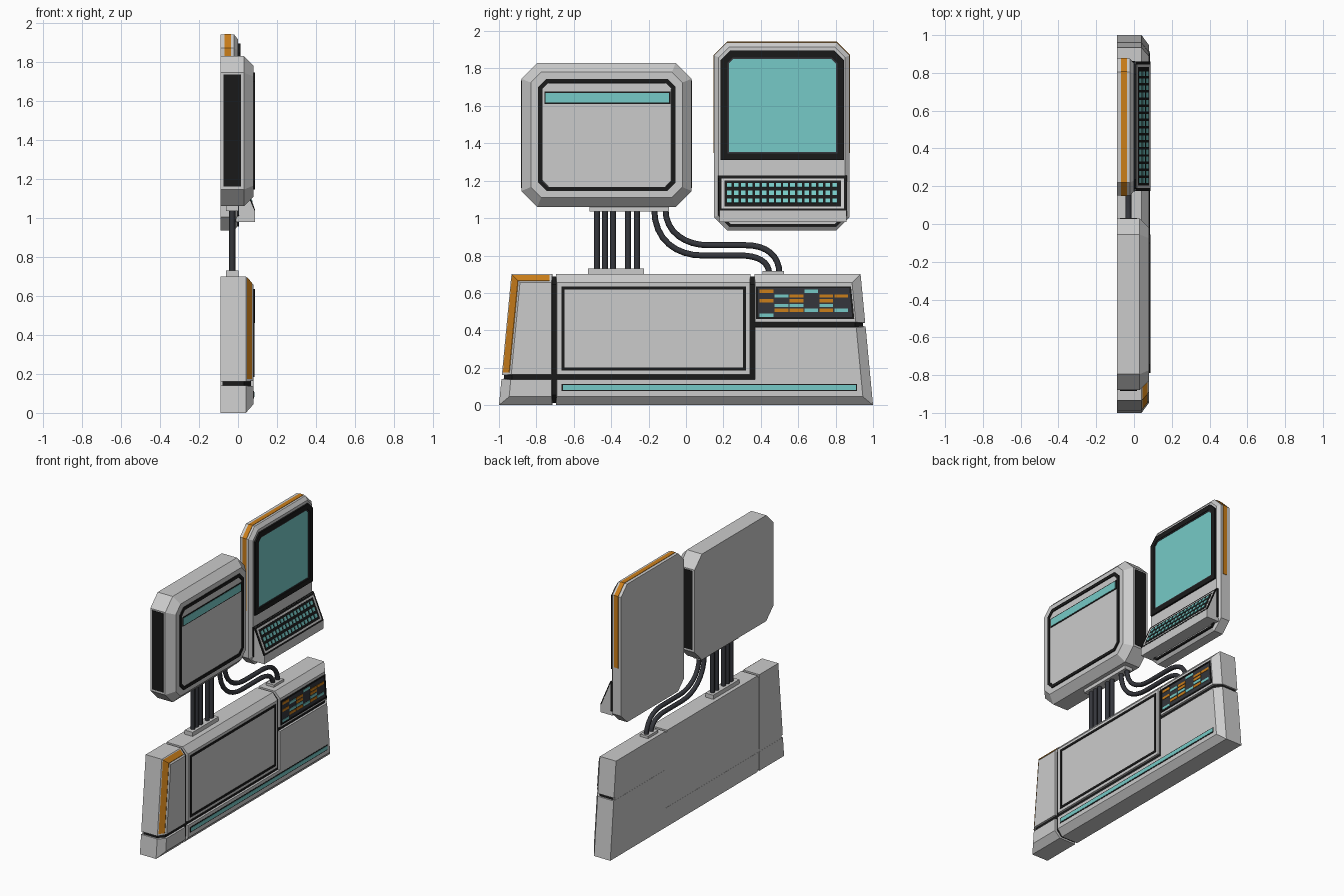
import bpy, bmesh, math
from mathutils import Vector

if "Cube" in bpy.data.objects:
    bpy.data.objects.remove(bpy.data.objects["Cube"])

COL = {"black": (.01, .01, .01), "dark": (.035, .037, .045),
       "teal": (.18, .59, .57), "orange": (.6, .21, .01)}
mats = {}
for key, c in COL.items():
    mats[key] = bpy.data.materials.new(key)
    mats[key].diffuse_color = (*c, 1)


def build(name, pieces, color=None, hollow=False):
    """Each piece is a list of matching point loops joined into a closed skin."""
    bm = bmesh.new()
    for loops in pieces:
        vs = [[bm.verts.new(p) for p in lp] for lp in loops]
        n = len(vs[0])
        pairs = list(zip(vs, vs[1:])) + ([(vs[-1], vs[0])] if hollow else [])
        for a, b in pairs:
            for i in range(n):
                j = (i + 1) % n
                bm.faces.new((a[i], a[j], b[j], b[i]))
        if not hollow:
            bm.faces.new(vs[0])
            bm.faces.new(vs[-1])
    bmesh.ops.recalc_face_normals(bm, faces=bm.faces)
    me = bpy.data.meshes.new(name)
    bm.to_mesh(me)
    bm.free()
    ob = bpy.data.objects.new(name, me)
    bpy.context.collection.objects.link(ob)
    if color:
        me.materials.append(mats[color])
    return ob


def inset(pts, d):
    """Move each edge of a counter-clockwise (y, z) outline inwards by its own distance."""
    n = len(pts)
    d = [d] * n if isinstance(d, (int, float)) else d
    lines = []
    for i in range(n):
        p, q = Vector(pts[i]), Vector(pts[(i + 1) % n])
        t = (q - p).normalized()
        lines.append((p + Vector((-t.y, t.x)) * d[i], t))
    out = []
    for i in range(n):
        (p, t), (q, u) = lines[i - 1], lines[i]
        s = ((q.x - p.x) * u.y - (q.y - p.y) * u.x) / (t.x * u.y - t.y * u.x)
        out.append(p + t * s)
    return out


def layers(pts, levels):
    return [[(x, p[0], p[1]) for p in inset(pts, d)] for x, d in levels]


def slab(name, pts, levels, color=None):
    return build(name, [layers(pts, levels)], color)


def ring(name, pts, w, x0, x1, color="black"):
    return build(name, [layers(pts, [(x0, 0), (x1, 0), (x1, w), (x0, w)])], color, True)


def rect(y0, y1, z0, z1, cb=0, ct=0):
    """Rectangle with optional cut corners at the bottom and top."""
    b = [(y0, z0 + cb), (y0 + cb, z0), (y1 - cb, z0), (y1, z0 + cb)] if cb else [(y0, z0), (y1, z0)]
    t = [(y1, z1 - ct), (y1 - ct, z1), (y0 + ct, z1), (y0, z1 - ct)] if ct else [(y1, z1), (y0, z1)]
    return b + t


def box(x0, x1, y0, y1, z0, z1):
    return layers(rect(y0, y1, z0, z1), [(x0, 0), (x1, 0)])


BACK, EDGE, FACE = -.09, .04, .08


def L(z):
    return -1 + .095 * z


def R(z):
    return 1 - .095 * z


# Base console: dark core showing in the grooves, with grey blocks around it
outline = [(-1, 0), (1, 0), (R(.7), .7), (L(.7), .7)]
slab("base_core", outline, [(-.08, .012), (.03, .012), (.066, .055)], "black")
slab("base_back_plate", outline, [(BACK + .001, .012), (-.079, .012)])


def block(name, pts, d):
    slab(name, pts, [(BACK, 0), (EDGE, 0), (FACE, d)])


g = .004
block("lower_left_block", [(-1, 0), (-.715, 0), (-.715, .14), (L(.14), .14)], [.045, g, g, .05])
left = [(L(.16), .16), (-.715, .16), (-.715, .7), (L(.7), .7)]
block("upper_left_block", left, [g, g, .045, .05])
block("main_block", rect(-.695, .345, .16, .7), [g, g, .045, g])
block("upper_right_block", [(.365, .44), (R(.44), .44), (R(.7), .7), (.365, .7)], [g, .05, .045, g])
block("lower_block", [(-.695, 0), (1, 0), (R(.42), .42), (.365, .42), (.365, .14), (-.695, .14)],
      [.045, .05, g, g, g, g])

# Orange trim on the sloped edge of the upper left block
slab("edge_trim", left, [(.046, [.015, .015, .004, .004]), (.072, [.015, .015, .033, .037])], "orange")

# Base front details
ring("main_panel_border", rect(-.665, .32, .185, .635), .016, .07, .084)
slab("light_strip_border", rect(-.665, .915, .075, .113), [(.07, 0), (.082, 0)], "black")
slab("light_strip", rect(-.658, .908, .081, .107), [(.07, 0), (.084, 0)], "teal")
disp = [(.375, .46), (.9, .46), (.882, .635), (.375, .635)]
slab("indicator_panel", disp, [(.07, 0), (.082, 0)], "dark")
ring("indicator_border", disp, .01, .07, .086)
grid = ["o..t..", ".to.oo", "o.o.o.", ".tt.t.", ".ootot", "t....."]
for key, name in (("o", "orange"), ("t", "teal")):
    bars = []
    for r, row in enumerate(grid):
        for c, ch in enumerate(row):
            if ch == key:
                y, z = .393 + .08 * c, .6 - .0255 * r
                bars.append(box(.075, .085, y, y + .074, z, z + .018))
    build(name + "_indicators", bars, name)

# Left monitor
mon = rect(-.88, .03, 1.06, 1.83, .085, .085)
slab("monitor_body", mon, [(BACK, 0), (.03, 0), (FACE, .05)])
scr = rect(-.79, -.055, 1.145, 1.745, .045, .045)
ring("monitor_border", scr, .022, .07, .087)
slab("monitor_panel", inset(scr, .02), [(.07, 0), (.083, .004)])
slab("monitor_bar_border", rect(-.757, -.083, 1.61, 1.677), [(.07, 0), (.086, 0)], "black")
slab("monitor_bar", rect(-.75, -.09, 1.617, 1.67), [(.07, 0), (.088, 0)], "teal")
build("monitor_side_vents", [box(-.075, .015, y - .003, y + .003, 1.16, 1.735) for y in (-.88, .03)], "black")

# Right terminal
term = rect(.15, .875, .935, 1.94, .07, .07)
slab("terminal_body", term, [(BACK, 0), (-.02, 0), (0, .025)])
slab("terminal_trim", rect(.15, .875, 1.35, 1.94, 0, .07), [(-.068, -.003), (-.036, -.003)], "orange")
glass = rect(.185, .845, 1.31, 1.895, 0, .05)
ring("screen_border", glass, .036, -.01, .012)
ring("screen_bezel", inset(glass, .034), .01, -.01, .008, "dark")
slab("screen", inset(glass, .04), [(-.01, 0), (.005, 0)], "teal")
ring("keyboard_surround", rect(.172, .862, .955, 1.228, .06, 0), .014, -.01, .006)


# Sloped keyboard
def slope(t, h):
    a, b = Vector((.008, 1.225)), Vector((.087, 1.04))
    d = (b - a).normalized()
    return a + (b - a) * t + Vector((-d.y, d.x)) * h


def prism(xz, y0, y1):
    return [[(x, y, z) for x, z in xz] for y in (y0, y1)]


def plate(t0, t1, y0, y1, h):
    return prism([slope(t0, -.004), slope(t1, -.004), slope(t1, h), slope(t0, h)], y0, y1)


build("keyboard_body", [prism([(-.01, 1.225), (.008, 1.225), (.087, 1.04), (.087, .98), (-.01, .98)], .178, .857)])
build("keyboard_border", [plate(0, 1, .175, .86, .001)], "black")
build("keyboard_frame", [plate(.07, .94, .19, .845, .002)])
build("keyboard_bed", [plate(.13, .88, .205, .83, .003)], "black")
keys = []
for r in range(3):
    for c in range(16):
        y, t = .218 + .0377 * c, .21 + .225 * r
        keys.append(plate(t, t + .125, y, y + .025, .006))
build("keys", keys, "teal")

# Cable sockets
build("cable_sockets", [box(-.062, .002, -.515, -.09, 1.035, 1.065),
                        box(-.062, .002, -.525, -.225, .69, .73),
                        box(-.062, .002, .41, .525, .69, .718)])


# Cables: (y, z, handle dy, handle dz) along each path
def cable(name, path):
    cu = bpy.data.curves.new(name, "CURVE")
    cu.dimensions = "3D"
    cu.bevel_depth = .016
    cu.bevel_resolution = 2
    cu.resolution_u = 8 if len(path) > 2 else 1
    sp = cu.splines.new("BEZIER")
    sp.bezier_points.add(len(path) - 1)
    for bp, (y, z, dy, dz) in zip(sp.bezier_points, path):
        bp.handle_left_type = bp.handle_right_type = "FREE"
        p, h = Vector((-.03, y, z)), Vector((0, dy, dz))
        bp.co, bp.handle_left, bp.handle_right = p, p - h, p + h
    ob = bpy.data.objects.new(name, cu)
    bpy.context.collection.objects.link(ob)
    bpy.ops.object.select_all(action="DESELECT")
    ob.select_set(True)
    bpy.context.view_layer.objects.active = ob
    bpy.ops.object.convert(target="MESH")
    ob = bpy.context.object
    ob.data.materials.clear()
    ob.data.materials.append(mats["dark"])
    bpy.ops.object.shade_smooth_by_angle(angle=math.radians(50))


for i, y in enumerate((-.476, -.433, -.39, -.31, -.262)):
    cable(f"straight_cable_{i + 1}", [(y, 1.05, 0, -.1), (y, .71, 0, -.1)])
cable("curved_cable_1", [(-.17, 1.05, 0, -.17), (.09, .80, .14, 0), (.29, .80, .09, 0), (.445, .7, 0, -.07)])
cable("curved_cable_2", [(-.11, 1.05, 0, -.13), (.12, .855, .12, 0), (.32, .855, .11, 0), (.50, .7, 0, -.1)])

for m in bpy.data.materials:
    if m.users and not m.is_grease_pencil:
        m.use_nodes = True
        m.node_tree.nodes["Principled BSDF"].inputs["Base Color"].default_value = m.diffuse_color
